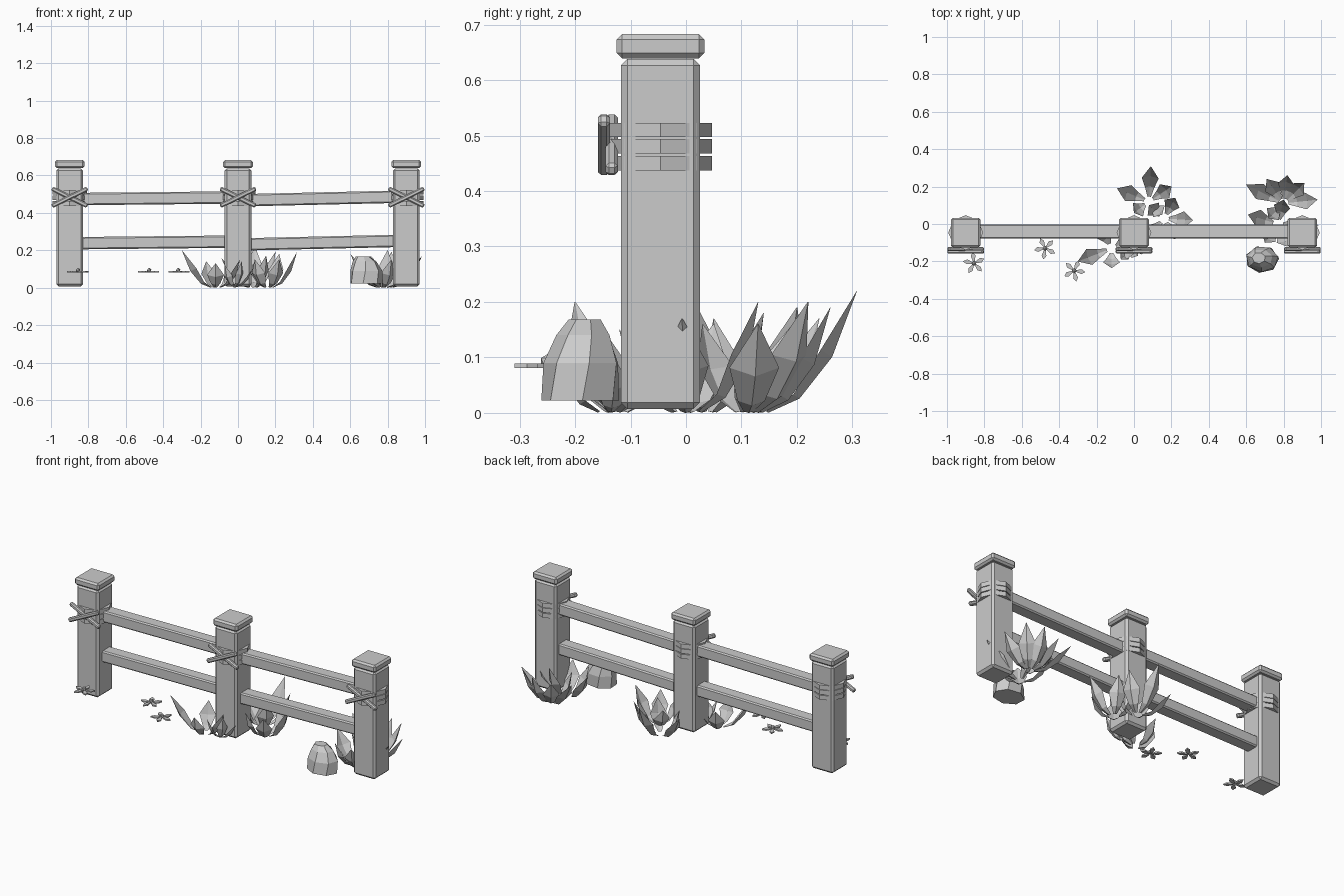
import bpy, bmesh
from math import sin, cos, pi, radians
from mathutils import Vector, Matrix

if "Cube" in bpy.data.objects:
    bpy.data.objects.remove(bpy.data.objects["Cube"], do_unlink=True)

grey = bpy.data.materials.new("plain_grey")
grey.use_nodes = True
grey.diffuse_color = (0.6, 0.6, 0.6, 1)
grey.node_tree.nodes["Principled BSDF"].inputs["Base Color"].default_value = (0.6, 0.6, 0.6, 1)


def finish(name, bm, bevel=0):
    bmesh.ops.recalc_face_normals(bm, faces=bm.faces)
    mesh = bpy.data.meshes.new(name)
    bm.to_mesh(mesh)
    bm.free()
    mesh.materials.append(grey)
    obj = bpy.data.objects.new(name, mesh)
    bpy.context.collection.objects.link(obj)
    if bevel:
        mod = obj.modifiers.new("bevel", "BEVEL")
        mod.width = bevel
        mod.segments = 1
    return obj


def box(name, centre, size, bevel):
    bm = bmesh.new()
    bmesh.ops.create_cube(bm, size=1, matrix=Matrix.Translation(centre) @ Matrix.Diagonal((*size, 1)))
    return finish(name, bm, bevel)


def beam(name, a, b, depth, height, bevel):
    """Box running from a to b."""
    a, b = Vector(a), Vector(b)
    d = b - a
    bm = bmesh.new()
    rot = Matrix.Rotation(-pi / 2, 4, "Z") @ d.to_track_quat("X", "Z").to_matrix().to_4x4()
    rot = d.to_track_quat("X", "Z").to_matrix().to_4x4()
    bmesh.ops.create_cube(bm, size=1, matrix=Matrix.Translation((a + b) / 2) @ rot
                          @ Matrix.Diagonal((d.length, depth, height, 1)))
    return finish(name, bm, bevel)


def loft(bm, rings):
    """Skin a list of point rings and close both ends."""
    loops = [[bm.verts.new(p) for p in ring] for ring in rings]
    n = len(loops[0])
    for lo, hi in zip(loops, loops[1:]):
        for i in range(n):
            bm.faces.new((lo[i], lo[(i + 1) % n], hi[(i + 1) % n], hi[i]))
    bm.faces.new(loops[0][::-1])
    bm.faces.new(loops[-1])


def leaf(bm, base, tip, width):
    """Folded pointed blade with a keel below and a crease above."""
    axis = tip - base
    out = Vector((axis.x, axis.y, 0)).normalized()
    side = out.cross(Vector((0, 0, 1)))
    under = side.cross(axis).normalized()
    if under.z > 0:
        under.negate()
    rings = []
    for t, w, sag in ((0, 0.2, 0), (0.2, 0.55, 0.08), (0.55, 1, 0.05), (1, 0.02, 0)):
        c = base + axis * t + under * sag * axis.length
        h = width * w / 2
        rings.append([c - side * h, c + under * h * 0.5, c + side * h, c + under * h * 0.3])
    loft(bm, rings)


# Posts with caps, rope bindings and crossed sticks
POST_Y = -0.046
for x, tag in ((-0.9, "right"), (0, "middle"), (0.9, "left")):
    box(tag + "_post", (x, POST_Y, 0.3225), (0.143, 0.143, 0.631), 0.012)
    box(tag + "_post_cap", (x, POST_Y, 0.661), (0.158, 0.158, 0.044), 0.01)
    bm = bmesh.new()
    for z in (0.45, 0.481, 0.51):
        loft(bm, [[(x + 0.093 * cos(k * pi / 4), POST_Y + 0.093 * sin(k * pi / 4), z + dz)
                   for k in range(8)] for dz in (-0.013, 0.013)])
    finish(tag + "_rope_binding", bm)
    for s, y in ((1, -0.148), (-1, -0.134)):
        beam(tag + "_cross_stick", (x - 0.095 * s, y, 0.437), (x + 0.095 * s, y, 0.53),
             0.022, 0.024, 0.006)

# Rails
for tag, x0, x1, lo, hi in (("right", -0.85, -0.05, 0, 0.008), ("left", 0.05, 0.85, -0.006, 0.012)):
    for level, z in (("lower", 0.238), ("upper", 0.474)):
        beam(f"{tag}_{level}_rail", (x0, -0.04, z + lo), (x1, -0.04, z + hi), 0.076, 0.066, 0.007)

# Leafy plants: base, then leaf tips
plants = {
    "back_plant": ((0.08, 0.12), ((0.09, 0.308, 0.22), (-0.09, 0.19, 0.16), (0.2, 0.2, 0.19),
                                  (0.0, 0.06, 0.14), (0.15, 0.05, 0.17))),
    "side_plant": ((0.16, 0.03), ((0.315, 0.02, 0.19), (0.22, 0.14, 0.18), (0.22, -0.08, 0.15),
                                  (0.09, -0.06, 0.15), (0.08, 0.1, 0.13))),
    "front_plant": ((-0.12, -0.13), ((-0.3, -0.2, 0.2), (-0.12, -0.235, 0.13), (0.01, -0.15, 0.15),
                                     (-0.17, -0.03, 0.14), (-0.03, -0.09, 0.12))),
    "corner_plant": ((0.8, 0.11), ((0.6, 0.21, 0.18), (0.71, 0.24, 0.17), (0.82, 0.26, 0.19),
                                   (0.91, 0.22, 0.2), (0.98, 0.13, 0.16), (0.72, 0.03, 0.16))),
    "inner_plant": ((0.77, 0.0), ((0.61, 0.05, 0.16), (0.985, -0.007, 0.17), (0.8, 0.13, 0.2),
                                  (0.7, -0.1, 0.15), (0.82, -0.12, 0.15))),
}
for name, ((px, py), tips) in plants.items():
    bm = bmesh.new()
    for tip in map(Vector, tips):
        out = Vector((tip.x - px, tip.y - py, 0)).normalized()
        leaf(bm, Vector((px, py, 0.003)) + out * 0.025, tip, 0.09)
    finish(name, bm)

# Small front shoot beside the middle post
bm = bmesh.new()
for tip in ((-0.07, -0.19, 0.12), (0.02, -0.17, 0.14), (0.08, -0.13, 0.1)):
    leaf(bm, Vector((-0.02, -0.135, 0.003)), Vector(tip), 0.06)
finish("front_shoot", bm)

# Faceted rock
bm = bmesh.new()
rings = []
for z, rx, ry, dx, dy in ((0.022, 0.09, 0.072, 0, 0), (0.09, 0.088, 0.07, 0, 0.003),
                          (0.14, 0.065, 0.05, -0.008, 0.006), (0.168, 0.036, 0.03, -0.018, 0.008)):
    rings.append([(0.685 + dx + rx * cos(k * pi / 3.5 + z * 2), -0.19 + dy + ry * sin(k * pi / 3.5 + z * 2),
                   z) for k in range(7)])
loft(bm, rings)
finish("rock", bm)

# Five-petalled flowers with a button centre
for i, (fx, fy) in enumerate(((-0.855, -0.21), (-0.475, -0.13), (-0.32, -0.25))):
    bm = bmesh.new()
    for k in range(5):
        turn = Matrix.Translation((fx, fy, 0.085)) @ Matrix.Rotation(radians(72 * k + 25 + 20 * i), 4, "Z")
        outline = ((0.008, -0.004), (0.04, -0.013), (0.06, 0), (0.04, 0.013), (0.008, 0.004))
        loft(bm, [[turn @ Vector((u, v, dz)) for u, v in outline] for dz in (-0.004, 0.004)])
    bmesh.ops.create_icosphere(bm, subdivisions=1, radius=0.013,
                               matrix=Matrix.Translation((fx, fy, 0.093)))
    finish("flower", bm)
